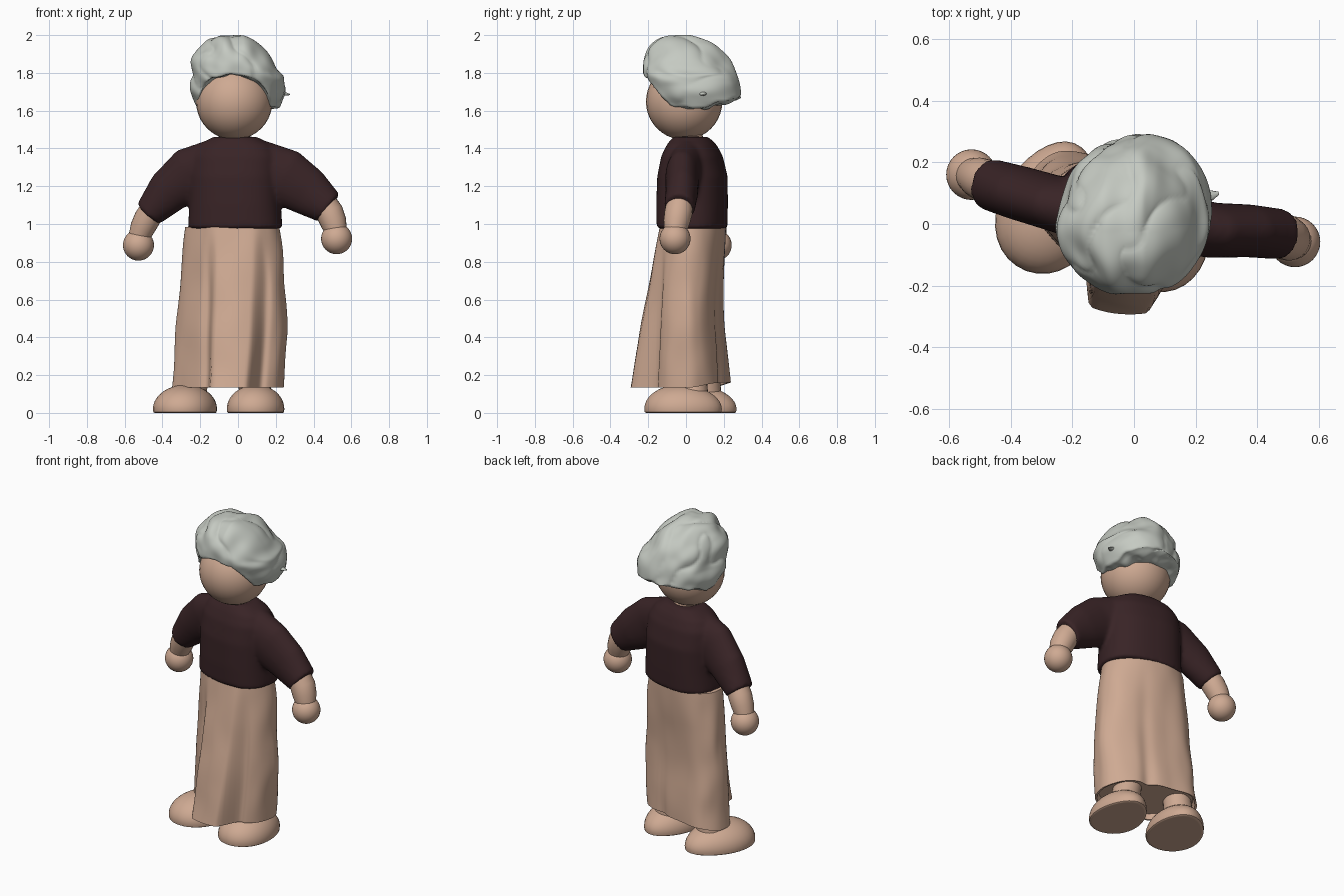
import bpy, bmesh, math
from math import sin, cos, pi, exp
from mathutils import Vector, noise

if "Cube" in bpy.data.objects:
    bpy.data.objects.remove(bpy.data.objects["Cube"])


def material(name, rgb):
    m = bpy.data.materials.new(name)
    m.use_nodes = True
    m.diffuse_color = (*rgb, 1)
    bsdf = m.node_tree.nodes["Principled BSDF"]
    bsdf.inputs["Base Color"].default_value = (*rgb, 1)
    bsdf.inputs["Roughness"].default_value = 0.8
    return m


SKIN = material("warm tan", (0.62, 0.40, 0.29))
SHIRT = material("dark maroon", (0.040, 0.017, 0.019))
HAIR = material("silver grey", (0.56, 0.59, 0.54))


def finish(name, bm, mat, angle=60):
    bmesh.ops.recalc_face_normals(bm, faces=bm.faces)
    me = bpy.data.meshes.new(name)
    bm.to_mesh(me)
    bm.free()
    me.materials.append(mat)
    ob = bpy.data.objects.new(name, me)
    bpy.context.collection.objects.link(ob)
    bpy.ops.object.select_all(action="DESELECT")
    ob.select_set(True)
    bpy.context.view_layer.objects.active = ob
    bpy.ops.object.shade_smooth_by_angle(angle=math.radians(angle))
    return ob


def loft(bm, rings):
    """Skin a list of closed point rings and cap both ends."""
    loops = [[bm.verts.new(p) for p in ring] for ring in rings]
    n = len(loops[0])
    for a, b in zip(loops, loops[1:]):
        for i in range(n):
            j = (i + 1) % n
            bm.faces.new((a[i], a[j], b[j], b[i]))
    bm.faces.new(loops[0][::-1])
    bm.faces.new(loops[-1])


def tube(bm, path, n=24):
    """Path entries: centre, in-plane radius, depth radius."""
    pts = [Vector(p) for p, _, _ in path]
    rings = []
    for k, (_, ra, rb) in enumerate(path):
        t = (pts[min(k + 1, len(pts) - 1)] - pts[max(k - 1, 0)]).normalized()
        b = Vector((0, 1, 0))
        b = (b - t * b.dot(t)).normalized()
        c = t.cross(b)
        rings.append([pts[k] + c * ra * cos(2 * pi * i / n) + b * rb * sin(2 * pi * i / n)
                      for i in range(n)])
    loft(bm, rings)


def power(v, e):
    return math.copysign(abs(v) ** e, v)


def lerp(a, b, t):
    return a + (b - a) * t


def step(a, b, x):
    t = max(0, min(1, (x - a) / (b - a)))
    return t * t * (3 - 2 * t)


def ball(bm, centre, r):
    res = bmesh.ops.create_uvsphere(bm, u_segments=32, v_segments=20, radius=r)
    bmesh.ops.translate(bm, verts=res["verts"], vec=centre)
    return res["verts"]


# Head and neck
bm = bmesh.new()
ball(bm, (-0.02, -0.01, 1.648), 0.202)
finish("head", bm, SKIN)
bm = bmesh.new()
tube(bm, [((-0.015, 0.02, 1.40), 0.08, 0.08), ((-0.015, 0.01, 1.48), 0.075, 0.075)])
finish("neck", bm, SKIN)

# Hair: swept-back cap with wavy clumps, cut along an arched hairline
bm = bmesh.new()
bmesh.ops.create_uvsphere(bm, u_segments=120, v_segments=80, radius=1)
for v in bm.verts:
    d = v.co.normalized()
    size = (abs(d.x) ** 2.2 + abs(d.y) ** 2.2 + abs(d.z) ** 2.2) ** (-1 / 2.2)
    swirl = noise.noise(d * 1.6)
    clump = abs(sin(4.5 * d.x + 2.2 * d.z - 1.5 * d.y + 2.6 * swirl))
    lump = noise.noise(Vector((d.x * 3.2, d.y * 1.6, d.z * 3.2)) + Vector((5, 2, 1)))
    size *= 0.965 + 0.05 * clump ** 0.6 + 0.06 * lump
    # Flatter on one rear corner
    size *= 1 - 0.10 * step(0.5, 1, (d.y - d.x) * 0.707)
    x, y, z = d.x * 0.25 * size, d.y * 0.247 * size, d.z * 0.255 * size
    y += 0.028 - 0.25 * (z - 0.03)
    x -= 0.10 * max(z, 0)
    z -= 0.3 * max(x - 0.03, 0) * step(0, 0.15, z)
    z += 1.745
    # Ragged hairline: high over the forehead, low at the ears, rising at the nape
    arch = max(0, 1 - ((x + 0.03) / 0.20) ** 2)
    line = 1.615 + 0.185 * arch ** 0.8 * step(0, -0.12, y)
    line += 0.06 * (1 - arch) * step(-0.04, -0.18, y) + 0.03 * step(0.08, 0.2, y)
    line += 0.03 * step(0.2, 0.3, y)
    line += 0.014 * noise.noise(Vector((x * 16, y * 16, 0)))
    if z < line:
        z = line - 0.012 * step(0, 0.15, line - z)
        x, y = x * 0.985, y * 0.985
    v.co = (x, y, z)
finish("hair", bm, HAIR, 75)

# Small flick of hair at the side
bm = bmesh.new()
tube(bm, [((0.20, 0.08, 1.70), 0.02, 0.03), ((0.24, 0.09, 1.69), 0.012, 0.022),
          ((0.275, 0.10, 1.685), 0.003, 0.005)], 12)
finish("hair_flick", bm, HAIR)

# Shirt: torso and loose sleeves fused into one cloth surface
TURN = -0.19


def turned(cx, cy, x, y, z):
    return (cx + x * cos(TURN) - y * sin(TURN), cy + x * sin(TURN) + y * cos(TURN), z)


bm = bmesh.new()
rings = []
for z, cy, rx, ry in [(0.975, 0.032, 0.25, 0.18), (1.1, 0.032, 0.242, 0.183),
                      (1.25, 0.034, 0.24, 0.18), (1.36, 0.032, 0.232, 0.155),
                      (1.42, 0.03, 0.195, 0.125), (1.462, 0.025, 0.115, 0.09)]:
    rings.append([turned(-0.015, cy, rx * power(cos(a), 0.82), ry * power(sin(a), 0.82), z)
                  for a in (2 * pi * i / 48 for i in range(48))])
loft(bm, rings)
tube(bm, [((0.10, 0.01, 1.315), 0.135, 0.10), ((0.25, -0.02, 1.248), 0.152, 0.09),
          ((0.37, -0.022, 1.17), 0.13, 0.086), ((0.482, -0.034, 1.085), 0.092, 0.082)])
tube(bm, [((-0.11, 0.03, 1.325), 0.13, 0.10), ((-0.25, 0.065, 1.265), 0.145, 0.09),
          ((-0.37, 0.10, 1.17), 0.118, 0.088), ((-0.473, 0.13, 1.055), 0.08, 0.084)])
shirt = finish("shirt", bm, SHIRT)
remesh = shirt.modifiers.new("fuse", "REMESH")
remesh.mode = "VOXEL"
remesh.voxel_size = 0.012
remesh.use_smooth_shade = True
soften = shirt.modifiers.new("soften", "SMOOTH")
soften.factor = 0.5
soften.iterations = 8

# Forearms with round hands
for side, path, hand in (
        ("left", [((0.44, -0.03, 1.13), 0.068), ((0.485, -0.04, 1.06), 0.074),
                  ((0.505, -0.05, 1.01), 0.070), ((0.52, -0.057, 0.96), 0.058)],
         (0.522, -0.058, 0.922)),
        ("right", [((-0.44, 0.12, 1.10), 0.062), ((-0.48, 0.14, 1.03), 0.070),
                   ((-0.505, 0.15, 0.98), 0.066), ((-0.525, 0.158, 0.93), 0.056)],
         (-0.527, 0.16, 0.888))):
    bm = bmesh.new()
    tube(bm, [(p, r, r) for p, r in path])
    finish(side + "_forearm", bm, SKIN)
    bm = bmesh.new()
    ball(bm, hand, 0.082)
    finish(side + "_hand", bm, SKIN)

# Long draped skirt with a broad front pleat and soft folds
bm = bmesh.new()
N, ROWS = 160, 28


def skirt_ring(t, z, shrink=1.0):
    ring = []
    cx, cy = lerp(-0.032, -0.058, t), lerp(0.035, 0.028, t)
    rx, ry = lerp(0.25, 0.3, t ** 0.8), lerp(0.17, 0.18, t)
    square = lerp(0.93, 0.85, t)
    for i in range(N):
        a = 2 * pi * i / N
        x, y = rx * power(cos(a), square), ry * power(sin(a), square)
        front = step(0.0, -0.1, y)
        # The right side hangs further back
        rear = step(-0.06, -0.25, x)
        y += rear * (0.035 * t - 0.2 * front * y)
        # Rounded front pleat between two creases
        off = abs(x - lerp(0.05, 0.065, t))
        panel = step(0.14, 0.09, off) * (1 - 8 * off * off)
        y -= front * (panel * lerp(0.0, 0.126, t) + 0.01 * t)
        y += front * 0.014 * exp(-((off - 0.145) / 0.02) ** 2) * step(0.05, 0.4, t)
        # Waist-to-hem folds on the back, fuller hip on one side
        back = step(0.0, 0.1, y)
        y -= back * (0.025 * sin(pi * t) ** 2 * step(0.5, 0, abs(x + 0.05))
                     + 0.02 * exp(-((x - 0.07) / 0.04) ** 2) * t)
        x += 0.022 * step(0.05, 0.25, x) * sin(pi * t)
        wave = 0.008 * noise.noise(Vector((cos(a) * 2, sin(a) * 2, t * 4)))
        f = shrink * (1 + 4 * wave)
        lift = 0.028 * step(0.05, 0.2, y) * t ** 4
        ring.append(turned(cx, cy, x * f, y * f, z + lift))
    return ring


rings = [skirt_ring(k / ROWS, lerp(0.985, 0.135, k / ROWS)) for k in range(ROWS + 1)]
rings += [skirt_ring(1, 0.137, 0.96), skirt_ring(1, 0.17, 0.92)]
loft(bm, rings)
finish("skirt", bm, SKIN, 50)

# Feet: rounded slippers with flat soles
for side, x, y, heading, girth in (("left", 0.097, -0.015, -0.15, 1.0),
                                   ("right", -0.272, 0.055, -0.36, 1.07)):
    bm = bmesh.new()
    for v in ball(bm, (0, 0, 0), 1):
        c = v.co
        wide = (0.15 - 0.022 * c.y) * girth
        px, py = c.x * wide, c.y * 0.207 * girth
        height = 0.128 * (1 - 0.08 * c.y)
        pz = 0.02 + c.z * height if c.z > 0 else max(0.02 + c.z * 0.1, 0)
        v.co = (x + px * cos(heading) - py * sin(heading),
                y + px * sin(heading) + py * cos(heading), pz)
    finish(side + "_foot", bm, SKIN, 40)
    # Ankle rising under the hem
    bm = bmesh.new()
    tube(bm, [((x - 0.06 * sin(heading), y + 0.05, 0.06), 0.085, 0.085),
              ((x * 0.8 - 0.02, y + 0.04, 0.25), 0.08, 0.08)])
    finish(side + "_ankle", bm, SKIN)
